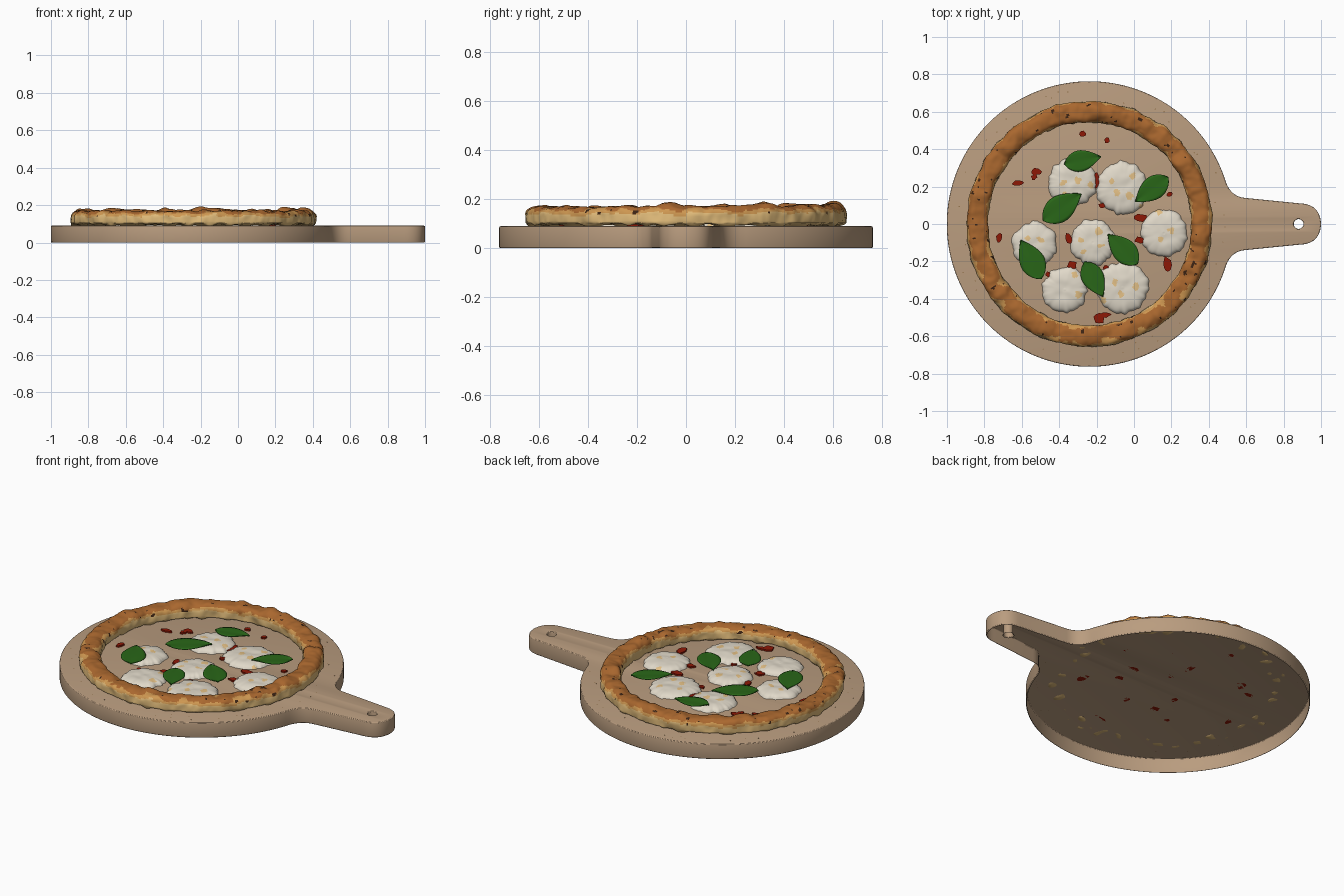
import bpy, bmesh, math, random
from mathutils import Vector, noise

if "Cube" in bpy.data.objects:
    bpy.data.objects.remove(bpy.data.objects["Cube"])
random.seed(4)
CX, TOP = -0.238, 0.09  # pizza centre and board top


def material(name, rgb):
    m = bpy.data.materials.new(name)
    m.use_nodes = True
    col = [(c / 255) ** 2.2 for c in rgb] + [1]
    m.diffuse_color = col
    m.node_tree.nodes["Principled BSDF"].inputs["Base Color"].default_value = col
    return m


WOOD = material("board wood", (184, 155, 126))
DOUGH = material("pale dough", (222, 184, 120))
GOLD = material("golden dough", (205, 150, 82))
BROWN = material("baked crust", (168, 103, 50))
CHAR = material("charred spots", (62, 40, 26))
CHEESE = material("white cheese", (224, 216, 200))
TOAST = material("toasted cheese", (226, 190, 132))
BASIL = material("basil green", (45, 102, 30))
TOMATO = material("tomato red", (140, 30, 14))
FLECK = material("board flecks", (150, 118, 80))


def smooth(ob, angle):
    bpy.ops.object.select_all(action='DESELECT')
    ob.select_set(True)
    bpy.context.view_layer.objects.active = ob
    bpy.ops.object.shade_smooth_by_angle(angle=math.radians(angle))


def add_mesh(name, bm, mats, angle=40):
    bmesh.ops.recalc_face_normals(bm, faces=bm.faces)
    me = bpy.data.meshes.new(name)
    bm.to_mesh(me)
    bm.free()
    ob = bpy.data.objects.new(name, me)
    bpy.context.collection.objects.link(ob)
    for m in mats:
        me.materials.append(m)
    smooth(ob, angle)
    return ob


def fbm(p, scale, seed=0):
    return noise.noise(Vector(p) * scale + Vector((seed, seed * 2, 3)))


def power(v, e):
    return math.copysign(abs(v) ** e, v)


def bezier(a, b, c, n=8):
    a, b, c = Vector(a), Vector(b), Vector(c)
    return [a * (1 - t) ** 2 + b * 2 * t * (1 - t) + c * t * t
            for t in [i / n for i in range(n + 1)]]


# Board: round blade, filleted tapering handle, hanging hole, hollow underside
R = 0.763
start = math.asin(0.245 / R)
half = [(CX + R * math.cos(a), R * math.sin(a))
        for a in [math.pi + (start - math.pi) * i / 70 for i in range(71)]]
half += [tuple(p) for p in bezier(half[-1], (0.51, 0.148), (0.59, 0.14))[1:]]
half += [tuple(p) for p in bezier((0.89, 0.11), (0.995, 0.105), (1, 0), 12)]
outline = half + [(x, -y) for x, y in reversed(half[1:-1])]
hole = [(0.88 + 0.026 * math.cos(k * math.tau / 24), 0.026 * math.sin(k * math.tau / 24))
        for k in range(24)]
curve = bpy.data.curves.new("board", 'CURVE')
curve.dimensions, curve.fill_mode = '2D', 'BOTH'
BEV = 0.006
curve.extrude, curve.bevel_depth, curve.bevel_resolution = TOP / 2 - BEV, BEV, 2
curve.offset = -BEV
for pts in (outline, hole):
    s = curve.splines.new('POLY')
    s.points.add(len(pts) - 1)
    for p, (x, y) in zip(s.points, pts):
        p.co = (x, y, 0, 1)
    s.use_cyclic_u = True
board = bpy.data.objects.new("board", curve)
bpy.context.collection.objects.link(board)
board.location.z = TOP / 2
bpy.ops.object.select_all(action='DESELECT')
board.select_set(True)
bpy.context.view_layer.objects.active = board
bpy.ops.object.convert(target='MESH')
board = bpy.context.object
bm = bmesh.new()
bm.from_mesh(board.data)
bmesh.ops.remove_doubles(bm, verts=bm.verts, dist=0.0002)
bmesh.ops.recalc_face_normals(bm, faces=bm.faces)
bmesh.ops.delete(bm, geom=[f for f in bm.faces if f.normal.z < -0.99], context='FACES')
bm.to_mesh(board.data)
bm.free()
board.data.materials.clear()
board.data.materials.append(WOOD)
smooth(board, 24)

# Crust: lumpy ring with a flat base, browned on top, golden edges, charred spots
bm = bmesh.new()
NU, NV = 480, 44
rings = []
for i in range(NU):
    a = i / NU * math.tau
    d = Vector((math.cos(a), math.sin(a), 0))
    lump = max(0, fbm(d, 6.5)) * 0.026 + 0.004 * d.y
    ring = []
    for j in range(NV):
        t = j / NV * math.tau
        c, s = math.cos(t), math.sin(t)
        up = max(s, 0)
        p = d * (0.6 + 0.056 * power(c, 0.75 if s > 0 else 0.4))
        p.z = 0.04 + 0.04 * power(s, 0.8 if s > 0 else 0.45)
        bump = 0.010 * fbm(p, 15, 5) + 0.004 * fbm(p, 34, 8)
        p += (d * c + Vector((0, 0, up))) * bump
        p.z += up * lump
        if s < -0.5:
            p.z += 0.004 + 0.016 * fbm(p, 17, 7)
        ring.append(bm.verts.new((CX + p.x, p.y, TOP + p.z)))
    rings.append(ring)
for i in range(NU):
    for j in range(NV):
        k, n = (i + 1) % NU, (j + 1) % NV
        f = bm.faces.new((rings[i][j], rings[k][j], rings[k][n], rings[i][n]))
        p = f.calc_center_median()
        bake = (p.z - TOP) / 0.08 + 0.2 * fbm(p, 12, 2) + 0.12 * fbm(p, 35, 4)
        f.material_index = 2 if bake > 0.83 else 1 if bake > 0.64 else 0
        if fbm(p, 38, 9) > 0.56 and p.z > TOP + 0.05:
            f.material_index = 3
add_mesh("crust", bm, [DOUGH, GOLD, BROWN, CHAR], 60)

# Cheese: low wavy domes (x, y, radius) with toasted patches
cheeses = [(-0.33, 0.22, 0.13), (-0.06, 0.19, 0.14), (0.16, -0.05, 0.125), (-0.53, -0.11, 0.12),
           (-0.22, -0.10, 0.12), (-0.37, -0.35, 0.12), (-0.06, -0.34, 0.14)]
toasted = [(-.38, .22), (-.3, .23), (-.23, .21), (-.37, .155), (-.12, .23), (-.09, .17),
           (-.01, .26), (-.02, .15), (.05, .09), (.13, .065), (.2, -.04), (.14, -.085),
           (-.57, -.075), (-.5, -.085), (-.58, -.14), (-.29, -.085), (-.18, -.12),
           (-.27, -.15), (-.19, -.04), (-.32, -.27), (-.3, -.38), (-.075, -.37),
           (.01, -.335), (-.165, -.405), (-.1, -.31)]
for n, (x, y, r) in enumerate(cheeses):
    bm = bmesh.new()
    last = [bm.verts.new((x, y, TOP + 0.03))]
    for k in range(1, 23):
        t = k / 22
        ring = []
        for i in range(96):
            a = i / 96 * math.tau
            d = Vector((math.cos(a), math.sin(a), 0))
            edge = 0.11 * fbm(d, 2.6, n) + 0.06 * fbm(d, 6, n)
            p = Vector((x, y, TOP)) + d * r * t * (1 + t * edge)
            p.z += 0.03 * max(0, 1 - t ** 4) ** 0.6 + 0.005 * (1 - t) * fbm(p, 22, n)
            ring.append(bm.verts.new(p))
        for i in range(96):
            m = (i + 1) % 96
            f = bm.faces.new((last[0], ring[i], ring[m]) if k == 1
                             else (last[i], ring[i], ring[m], last[m]))
            c = f.calc_center_median()
            near = min(math.hypot(c.x - u, c.y - v) for u, v in toasted)
            f.material_index = int(near < 0.016 + 0.016 * fbm(c, 45, 6))
        last = ring
    add_mesh(f"cheese_{n + 1}", bm, [CHEESE, TOAST], 60)

# Basil: gently drooping pointed leaves (x, y, length, tip direction)
leaves = [(-0.275, 0.34, 0.2, 12), (0.095, 0.185, 0.22, 217), (-0.385, 0.09, 0.25, 35),
          (-0.55, -0.19, 0.235, 118), (-0.06, -0.135, 0.225, 135), (-0.215, -0.295, 0.21, -62)]
for n, (x, y, length, turn) in enumerate(leaves):
    bm = bmesh.new()
    a = math.radians(turn)
    rows = []
    for i in range(17):
        t = i / 16
        w = 0.285 * length * (math.sin(math.pi * t ** 0.8) ** 0.9 if 0 < i < 16 else 0.02)
        row = []
        for j in range(-4, 5):
            u, v = (t - 0.5) * length, w * j / 4
            z = TOP + 0.038 - 0.3 * u * u - v * v + 0.005 * abs(j) / 4
            row.append(bm.verts.new((x + u * math.cos(a) - v * math.sin(a),
                                     y + u * math.sin(a) + v * math.cos(a), z)))
        rows.append(row)
    for p, q in zip(rows, rows[1:]):
        for j in range(8):
            bm.faces.new((p[j], q[j], q[j + 1], p[j + 1]))
    leaf = add_mesh(f"basil_leaf_{n + 1}", bm, [BASIL], 50)
    mod = leaf.modifiers.new("thickness", 'SOLIDIFY')
    mod.thickness, mod.offset = 0.004, 0


def chip(bm, x, y, sx, sy, h):
    """Jagged flat chip on the board with a random outline."""
    pts = []
    for k in range(9):
        a, r = k * math.tau / 9, random.uniform(0.75, 1.25)
        pts.append((x + sx * r * math.cos(a), y + sy * r * math.sin(a)))
    low = [bm.verts.new((*p, TOP)) for p in pts]
    high = [bm.verts.new((*p, TOP + h)) for p in pts]
    bm.faces.new(low)
    bm.faces.new(high)
    for k in range(9):
        m = (k + 1) % 9
        bm.faces.new((low[k], low[m], high[m], high[k]))


# Tomato pieces between the toppings (x, y, width, depth in hundredths)
bm = bmesh.new()
for x, y, w, d in [(-.275, .485, 4, 3), (-.145, .45, 3, 3), (-.52, .28, 5, 4), (-.62, .22, 6, 3),
                   (-.2, .23, 3, 8), (-.17, .1, 4, 3), (-.01, .3, 3, 3), (.19, .16, 3, 3),
                   (.04, .035, 7, 4), (-.72, -.075, 3, 5), (-.35, -.08, 4, 6),
                   (.18, -.22, 5, 9), (.03, -.085, 5, 4), (-.19, -.505, 6, 6),
                   (-.155, -.485, 6, 3), (-.33, -.22, 5, 4), (-.455, -.27, 3, 3),
                   (-.15, -.24, 3, 4), (-.535, .25, 3, 3)]:
    chip(bm, x, y, w / 200, d / 200, 0.009)
add_mesh("tomato_pieces", bm, [TOMATO], 30)

# Flecks: sparse crumbs around the rim of the board
bm = bmesh.new()
for k in range(40):
    a, r = random.uniform(0, math.tau), random.uniform(0.67, 0.73)
    chip(bm, CX + r * math.cos(a), r * math.sin(a), 0.004, 0.003, 0.0005)
add_mesh("board_flecks", bm, [FLECK], 30)
